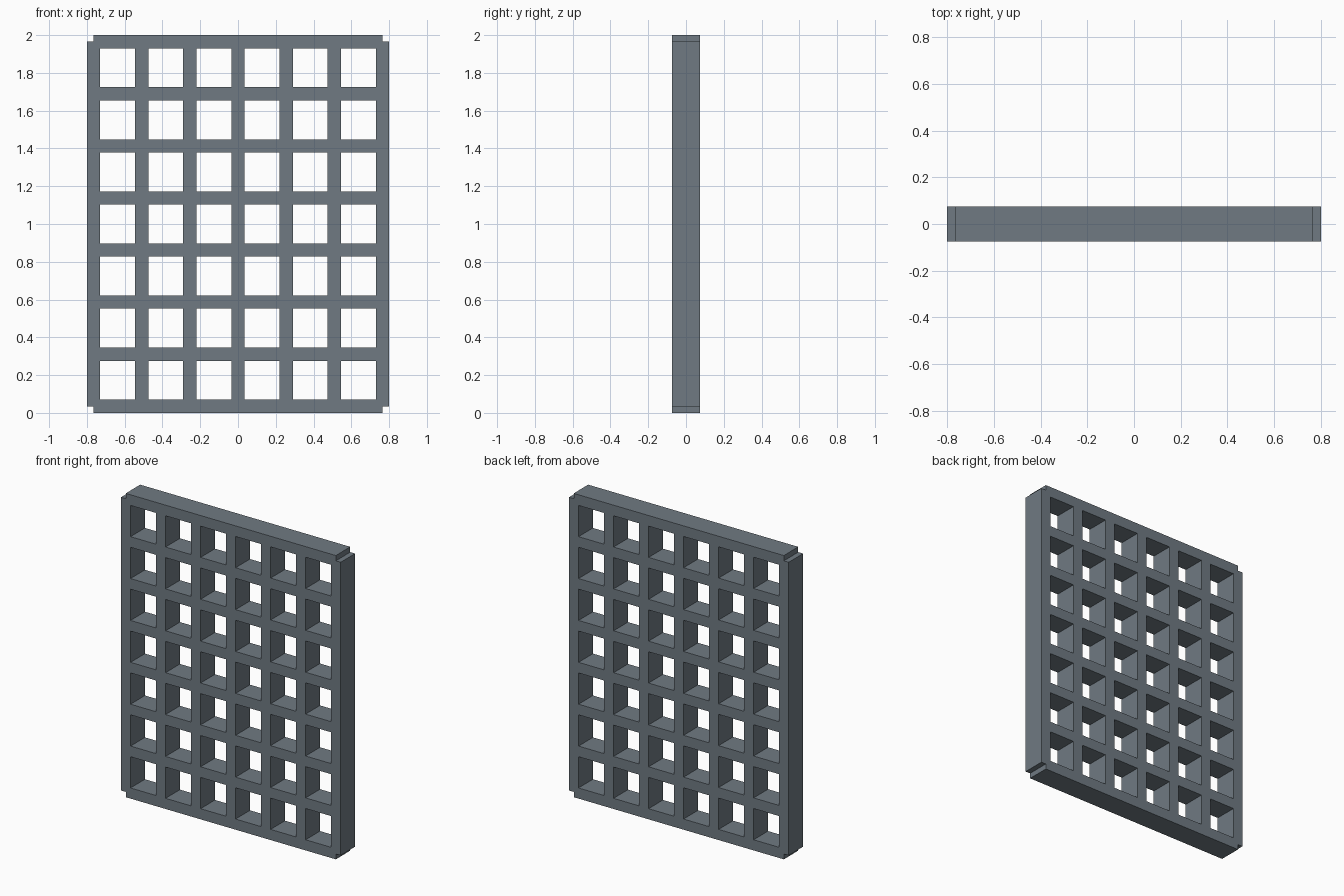
import bpy
import bmesh
from math import radians

cube = bpy.data.objects.get("Cube")
if cube:
    bpy.data.objects.remove(cube, do_unlink=True)

HALF_BAR = 0.035      # half the width of every bar
DEPTH = 0.15          # thickness front to back
COLS, ROWS = 6, 7     # openings across and up
HALF_X = 0.765        # centre line of the outer upright bars
HEIGHT = 2.0

# Single slate grey material
grey = bpy.data.materials.new("slate grey")
grey.use_nodes = True
color = (0.16, 0.195, 0.225, 1)
grey.diffuse_color = color
grey.node_tree.nodes["Principled BSDF"].inputs["Base Color"].default_value = color


def bar_centres(first, last, openings):
    step = (last - first) / openings
    return [first + i * step for i in range(openings + 1)]


def cut_lines(centres):
    """Both edges of every bar, plus the outer centre lines where crossing bars end."""
    edges = [c + side * HALF_BAR for c in centres for side in (-1, 1)]
    return sorted(edges + [centres[0], centres[-1]])


def on_bar(value, centres):
    return any(abs(value - c) < HALF_BAR for c in centres)


bars_x = bar_centres(-HALF_X, HALF_X, COLS)
bars_z = bar_centres(HALF_BAR, HEIGHT - HALF_BAR, ROWS)
xs, zs = cut_lines(bars_x), cut_lines(bars_z)

# Front sheet: keep only the cells covered by an upright or a crossbar
bm = bmesh.new()
verts = [[bm.verts.new((x, -DEPTH / 2, z)) for z in zs] for x in xs]
for i in range(len(xs) - 1):
    for j in range(len(zs) - 1):
        x, z = (xs[i] + xs[i + 1]) / 2, (zs[j] + zs[j + 1]) / 2
        upright = on_bar(x, bars_x) and bars_z[0] < z < bars_z[-1]
        crossbar = on_bar(z, bars_z) and bars_x[0] < x < bars_x[-1]
        if upright or crossbar:
            bm.faces.new((verts[i][j], verts[i + 1][j],
                          verts[i + 1][j + 1], verts[i][j + 1]))
loose = [v for v in bm.verts if not v.link_faces]
bmesh.ops.delete(bm, geom=loose, context='VERTS')

# Thicken the sheet to the back
front = bm.faces[:]
back = bmesh.ops.extrude_face_region(bm, geom=front, use_keep_orig=True)["geom"]
back_verts = [g for g in back if isinstance(g, bmesh.types.BMVert)]
bmesh.ops.translate(bm, verts=back_verts, vec=(0, DEPTH, 0))
bmesh.ops.recalc_face_normals(bm, faces=bm.faces[:])

mesh = bpy.data.meshes.new("lattice_grate")
bm.to_mesh(mesh)
bm.free()
mesh.materials.append(grey)
grate = bpy.data.objects.new("lattice_grate", mesh)
bpy.context.collection.objects.link(grate)
